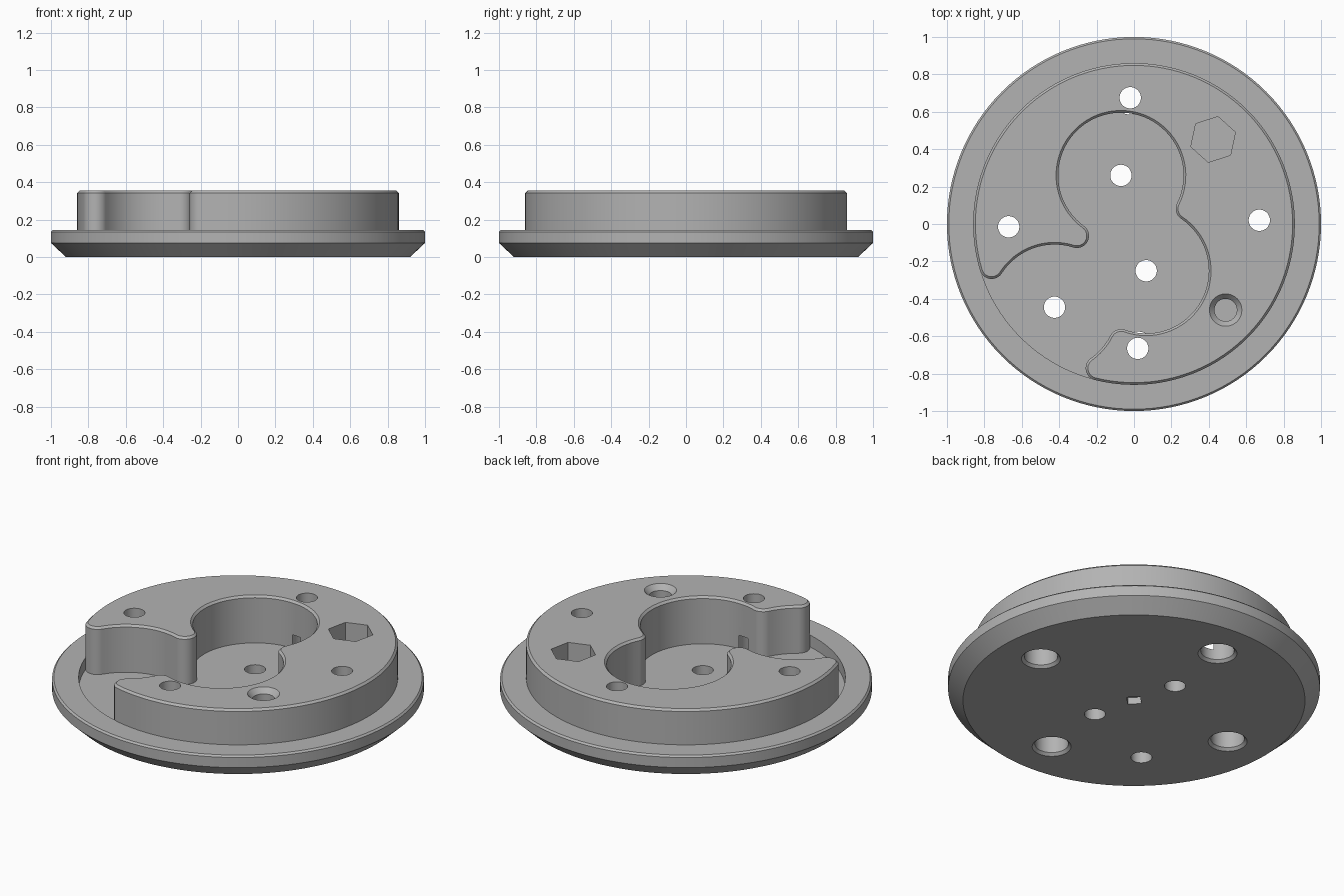
import bpy, bmesh, math
from mathutils import Vector

old = bpy.data.objects.get("Cube")
if old:
    bpy.data.objects.remove(old, do_unlink=True)

grey = bpy.data.materials.new("plain_grey")
grey.use_nodes = True
colour = (0.45, 0.45, 0.45, 1)
grey.diffuse_color = colour
grey.node_tree.nodes["Principled BSDF"].inputs["Base Color"].default_value = colour

FLOOR, RIM, TOP, CHAMFER = 0.075, 0.145, 0.355, 0.012
OUTER, POCKET, ROUND = 0.86, 0.335, 0.065


def finish(bm, name):
    bmesh.ops.recalc_face_normals(bm, faces=bm.faces[:])
    mesh = bpy.data.meshes.new(name)
    bm.to_mesh(mesh)
    bm.free()
    mesh.materials.append(grey)
    obj = bpy.data.objects.new(name, mesh)
    bpy.context.collection.objects.link(obj)
    return obj


def skin(bm, loops):
    """Close a stack of matching point loops into a solid."""
    rings = [[bm.verts.new(p) for p in loop] for loop in loops]
    n = len(rings[0])
    for a, b in zip(rings, rings[1:]):
        for i in range(n):
            j = (i + 1) % n
            bm.faces.new((a[i], a[j], b[j], b[i]))
    bm.faces.new(rings[0])
    bm.faces.new(rings[-1])


def turned(bm, profile, x=0, y=0, sides=48, turn=0):
    """Solid of revolution from (radius, height) pairs."""
    angles = [math.radians(turn) + math.tau * i / sides for i in range(sides)]
    skin(bm, [[(x + r * math.cos(a), y + r * math.sin(a), z) for a in angles]
              for r, z in profile])


def meet(a, ra, b, rb, side):
    """Intersection of two circles, on the given side of the line a to b."""
    d = b - a
    along = (d.length_squared + ra * ra - rb * rb) / (2 * d.length)
    across = math.sqrt(ra * ra - along * along)
    u = d.normalized()
    return a + u * along + Vector((-u.y, u.x)) * across * side


# Pocket circles and the rounded corners tangent to them
origin = Vector((0, 0))
back = Vector((-0.07, 0.26))
front = Vector((0.065, -0.25))
mouth = Vector((-0.425, -0.445))
reach, inset = POCKET + ROUND, OUTER - ROUND
tip_left = meet(origin, inset, mouth, reach, -1)
tip_front = meet(origin, inset, mouth, reach, 1)
post = meet(back, reach, mouth, reach, -1)
waist = meet(back, reach, front, reach, 1)
nose = meet(front, reach, mouth, reach, 1)

# Boss outline as tangent arcs: centre, radius, direction (+1 is anticlockwise)
ARCS = [(origin, OUTER, 1), (tip_left, ROUND, 1), (mouth, POCKET, -1),
        (post, ROUND, 1), (back, POCKET, -1), (waist, ROUND, 1),
        (front, POCKET, -1), (nose, ROUND, 1), (mouth, POCKET, -1),
        (tip_front, ROUND, 1)]


def touch(a, b):
    big, small = (a, b) if a[1] > b[1] else (b, a)
    return big[0] + (small[0] - big[0]).normalized() * big[1]


def outline(shrink, z):
    points = []
    for i, arc in enumerate(ARCS):
        c, r, way = arc
        p = touch(ARCS[i - 1], arc) - c
        q = touch(arc, ARCS[(i + 1) % len(ARCS)]) - c
        start = math.atan2(p.y, p.x)
        sweep = (way * (math.atan2(q.y, q.x) - start)) % math.tau
        steps = max(6, round(sweep * (20 if r == OUTER else 12)))
        for k in range(steps):
            a = start + way * sweep * k / steps
            rr = r - way * shrink
            points.append((c.x + rr * math.cos(a), c.y + rr * math.sin(a), z))
    return points


# Flanged base with a sunken floor
bm = bmesh.new()
turned(bm, [(0.92, 0), (1, 0.075), (1, RIM - 0.01), (0.99, RIM),
            (OUTER - 0.003, RIM), (OUTER - 0.003, FLOOR)], sides=128)
base = finish(bm, "flanged_base")

# Raised boss around the three-lobed pocket
bm = bmesh.new()
skin(bm, [outline(0, FLOOR), outline(0, TOP - CHAMFER), outline(CHAMFER, TOP)])
boss = finish(bm, "raised_boss")

# All holes gathered in one cutter
bm = bmesh.new()
for x, y in ((-0.02, 0.675), (-0.67, -0.015), (0.67, 0.02), (0.02, -0.665)):
    turned(bm, [(0.115, -0.01), (0.09, 0.015), (0.09, 0.155),
                (0.057, 0.155), (0.057, 0.5)], x, y)
for c in (back, front, mouth):
    turned(bm, [(0.057, -0.1), (0.057, 0.3)], c.x, c.y)
# Blind countersunk hole, hexagonal nut recess and square recess underneath
turned(bm, [(0.06, 0.22), (0.06, 0.325), (0.1, 0.37)], 0.49, -0.46)
turned(bm, [(0.125, 0.2), (0.125, 0.5)], 0.423, 0.452, sides=6, turn=18)
turned(bm, [(0.052, -0.1), (0.052, 0.04)], sides=4, turn=0)
cutter = finish(bm, "hole_cutter")
cutter.hide_render = True

for obj in (base, boss):
    bpy.ops.object.select_all(action="DESELECT")
    obj.select_set(True)
    bpy.context.view_layer.objects.active = obj
    mod = obj.modifiers.new("holes", "BOOLEAN")
    mod.operation = "DIFFERENCE"
    mod.solver = "EXACT"
    mod.object = cutter
    bpy.ops.object.modifier_apply(modifier=mod.name)
    bpy.ops.object.shade_smooth_by_angle(angle=math.radians(30))

bpy.data.objects.remove(cutter, do_unlink=True)
